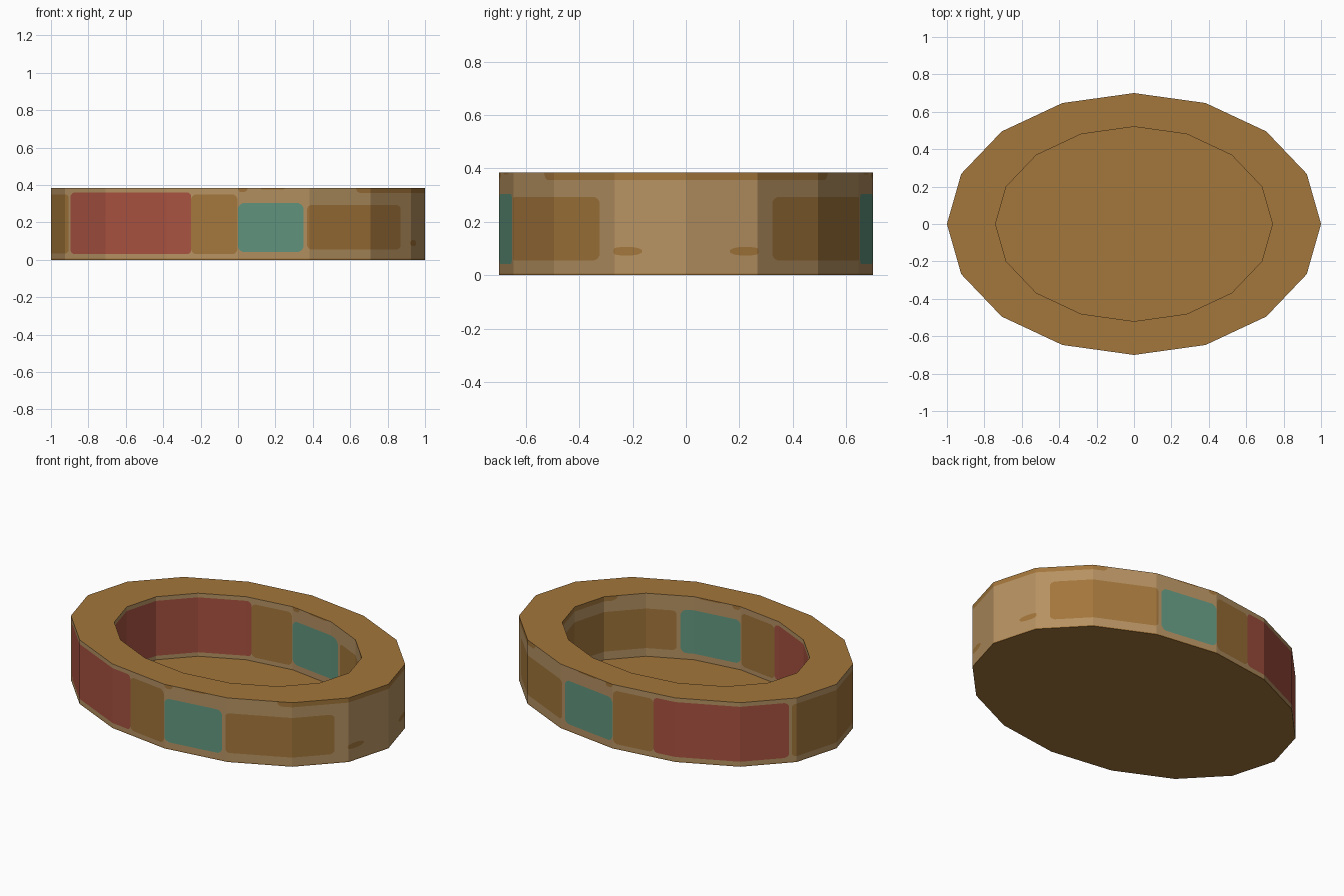
import bpy, bmesh
from math import cos, sin, pi, copysign
from mathutils import Vector

cube = bpy.data.objects.get("Cube")
if cube:
    bpy.data.objects.remove(cube)

SIDES, HEIGHT, BASE = 16, 0.385, 0.006
OUTER, INNER = (1.0, 0.7), (0.74, 0.52)


def material(name, srgb):
    color = [((c / 255 + 0.055) / 1.055) ** 2.4 for c in srgb] + [1]
    mat = bpy.data.materials.new(name)
    mat.use_nodes = True
    mat.diffuse_color = color
    bsdf = mat.node_tree.nodes["Principled BSDF"]
    bsdf.inputs["Base Color"].default_value = color
    bsdf.inputs["Roughness"].default_value = 0.9
    return mat


TAN, BROWN, RED, GREEN = range(4)
MATS = [material("tan", (182, 146, 98)), material("brown", (163, 118, 59)),
        material("brick_red", (168, 82, 64)), material("sea_green", (98, 151, 127))]


def loop(bm, size, z):
    return [bm.verts.new((size[0] * cos(2 * pi * i / SIDES), size[1] * sin(2 * pi * i / SIDES), z))
            for i in range(SIDES)]


def bridge(bm, a, b):
    return [bm.faces.new((a[i - 1], a[i], b[i], b[i - 1])) for i in range(SIDES)]


def finish(bm, name):
    mesh = bpy.data.meshes.new(name)
    bm.normal_update()
    bm.to_mesh(mesh)
    bm.free()
    for mat in MATS:
        mesh.materials.append(mat)
    obj = bpy.data.objects.new(name, mesh)
    bpy.context.collection.objects.link(obj)


def paint_patch(bm, x0, x1, z0, z1, radius, mat):
    """Cut a rounded rectangle, seen along y, into the walls and colour it."""
    cx, cz, w, h = (x0 + x1) / 2, (z0 + z1) / 2, (x1 - x0) / 2, (z1 - z0) / 2
    faces = [f for f in bm.faces if f.material_index == TAN]
    for k in range(12):
        normal = Vector((cos(k * pi / 6), 0, sin(k * pi / 6)))
        point = Vector((cx + copysign(w - radius, normal.x), 0, cz + copysign(h - radius, normal.z)))
        point += normal * radius
        geom = set(faces)
        for f in faces:
            geom.update(f.edges)
            geom.update(f.verts)
        cut = bmesh.ops.bisect_plane(bm, geom=list(geom), dist=1e-5, plane_co=point, plane_no=normal)
        faces = [f for f in cut["geom"] if isinstance(f, bmesh.types.BMFace)
                 and (f.calc_center_median() - point).dot(normal) < 0]
    for f in faces:
        f.material_index = mat


# Oval ring: outer wall, flat rim and inner wall
bm = bmesh.new()
out_low, out_top = loop(bm, OUTER, BASE), loop(bm, OUTER, HEIGHT)
in_top, in_low = loop(bm, INNER, HEIGHT), loop(bm, INNER, BASE)
bridge(bm, out_low, out_top)
for face in bridge(bm, out_top, in_top):
    face.material_index = BROWN
bridge(bm, in_top, in_low)

# Painted panels on both walls
paint_patch(bm, -1.1, -0.905, 0.035, 0.35, 0.02, BROWN)
paint_patch(bm, -0.895, -0.25, 0.03, 0.36, 0.025, RED)
paint_patch(bm, -0.25, -0.004, 0.03, 0.35, 0.03, BROWN)
paint_patch(bm, 0.0, 0.35, 0.042, 0.303, 0.035, GREEN)
paint_patch(bm, 0.37, 0.87, 0.055, 0.293, 0.025, BROWN)

# Small smudges near the rim and at the plain end
paint_patch(bm, 0.63, 1.1, 0.357, 0.42, 0.03, BROWN)
paint_patch(bm, 0.0, 0.05, 0.362, 0.41, 0.02, BROWN)
paint_patch(bm, 0.12, 0.25, 0.377, 0.4, 0.01, BROWN)
paint_patch(bm, 0.92, 0.953, 0.073, 0.106, 0.016, BROWN)
finish(bm, "oval_ring")

# Thin base plate that closes the bottom and forms the floor
bm = bmesh.new()
low, top = loop(bm, OUTER, 0), loop(bm, OUTER, BASE)
bridge(bm, low, top)
bm.faces.new(top)
bm.faces.new(low[::-1])
for face in bm.faces:
    face.material_index = BROWN
finish(bm, "base_plate")
